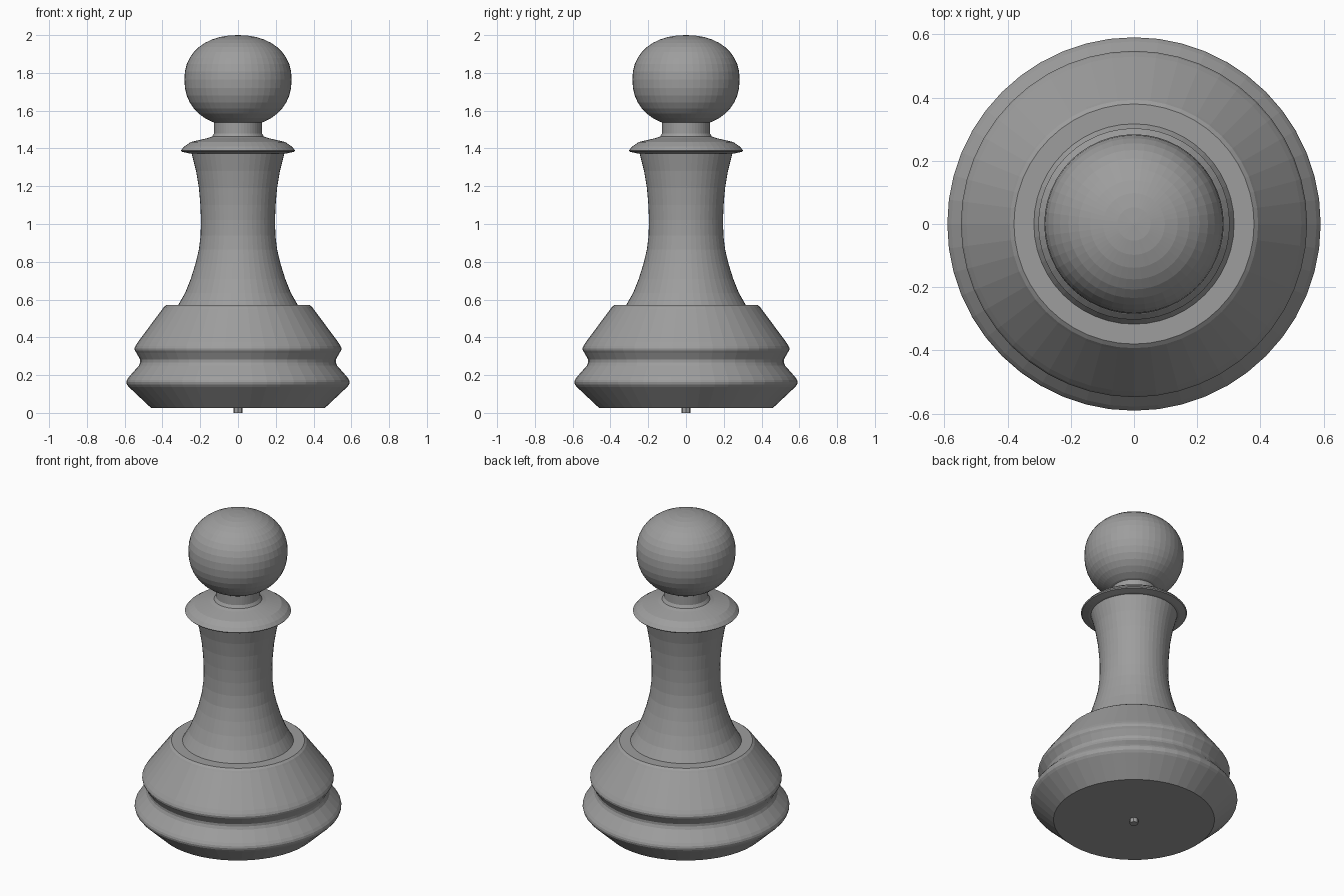
import bpy, bmesh, math

if "Cube" in bpy.data.objects:
    bpy.data.objects.remove(bpy.data.objects["Cube"])

grey = bpy.data.materials.new("dark_grey")
grey.diffuse_color = (0.34, 0.34, 0.34, 1)
grey.use_nodes = True
grey.node_tree.nodes["Principled BSDF"].inputs["Base Color"].default_value = grey.diffuse_color


def lathe(name, profile, sides=48):
    """Revolve (radius, z) points, listed bottom to top, around the z axis."""
    bm = bmesh.new()
    rings = []
    for r, z in profile:
        if r < 1e-5:
            rings.append([bm.verts.new((0, 0, z))] * sides)
        else:
            rings.append([bm.verts.new((r * math.cos(math.tau * i / sides),
                                        r * math.sin(math.tau * i / sides), z))
                          for i in range(sides)])
    for low, high in zip(rings, rings[1:]):
        for i in range(sides):
            j = (i + 1) % sides
            bm.faces.new(dict.fromkeys((low[i], low[j], high[j], high[i])))
    bmesh.ops.recalc_face_normals(bm, faces=bm.faces)
    mesh = bpy.data.meshes.new(name)
    bm.to_mesh(mesh)
    bm.free()
    mesh.materials.append(grey)
    obj = bpy.data.objects.new(name, mesh)
    bpy.context.collection.objects.link(obj)
    return obj


# Small peg under the base
lathe("bottom_peg", [(0, 0), (0.025, 0), (0.025, 0.04), (0, 0.04)], 8)

# Stepped base with a groove
lathe("base", [(0, 0.026), (0.46, 0.026), (0.578, 0.137), (0.588, 0.15),
               (0.591, 0.163), (0.588, 0.175), (0.578, 0.19), (0.525, 0.25),
               (0.518, 0.267), (0.518, 0.282), (0.538, 0.318), (0.546, 0.33),
               (0.548, 0.342), (0.543, 0.355), (0.53, 0.375), (0.40, 0.55),
               (0.393, 0.56), (0.38, 0.57), (0, 0.57)])

# Waisted stem
lathe("stem", [(0, 0.56), (0.317, 0.57), (0.28, 0.635), (0.25, 0.71),
               (0.225, 0.79), (0.207, 0.865), (0.198, 0.94), (0.196, 1.02),
               (0.199, 1.10), (0.207, 1.19), (0.222, 1.28), (0.245, 1.37),
               (0.25, 1.385), (0, 1.385)])

# Collar flaring up into the neck
lathe("collar", [(0, 1.374), (0.26, 1.374), (0.298, 1.383), (0.303, 1.389),
                 (0.285, 1.41), (0.25, 1.434), (0.16, 1.455), (0.137, 1.463),
                 (0.127, 1.48), (0.127, 1.55), (0, 1.55)])

# Slightly flattened ball head, fuller towards the neck
steps = 20
p = 2 / 2.2
head = []
for k in range(steps + 1):
    a = math.pi * (k / steps - 0.5)
    r = 0.284 * max(math.cos(a), 0) ** p if 0 < k < steps else 0
    half = 0.235 if a > 0 else 0.248
    z = 1.765 + half * math.copysign(abs(math.sin(a)) ** p, math.sin(a))
    head.append((r, z))
lathe("head", head)
